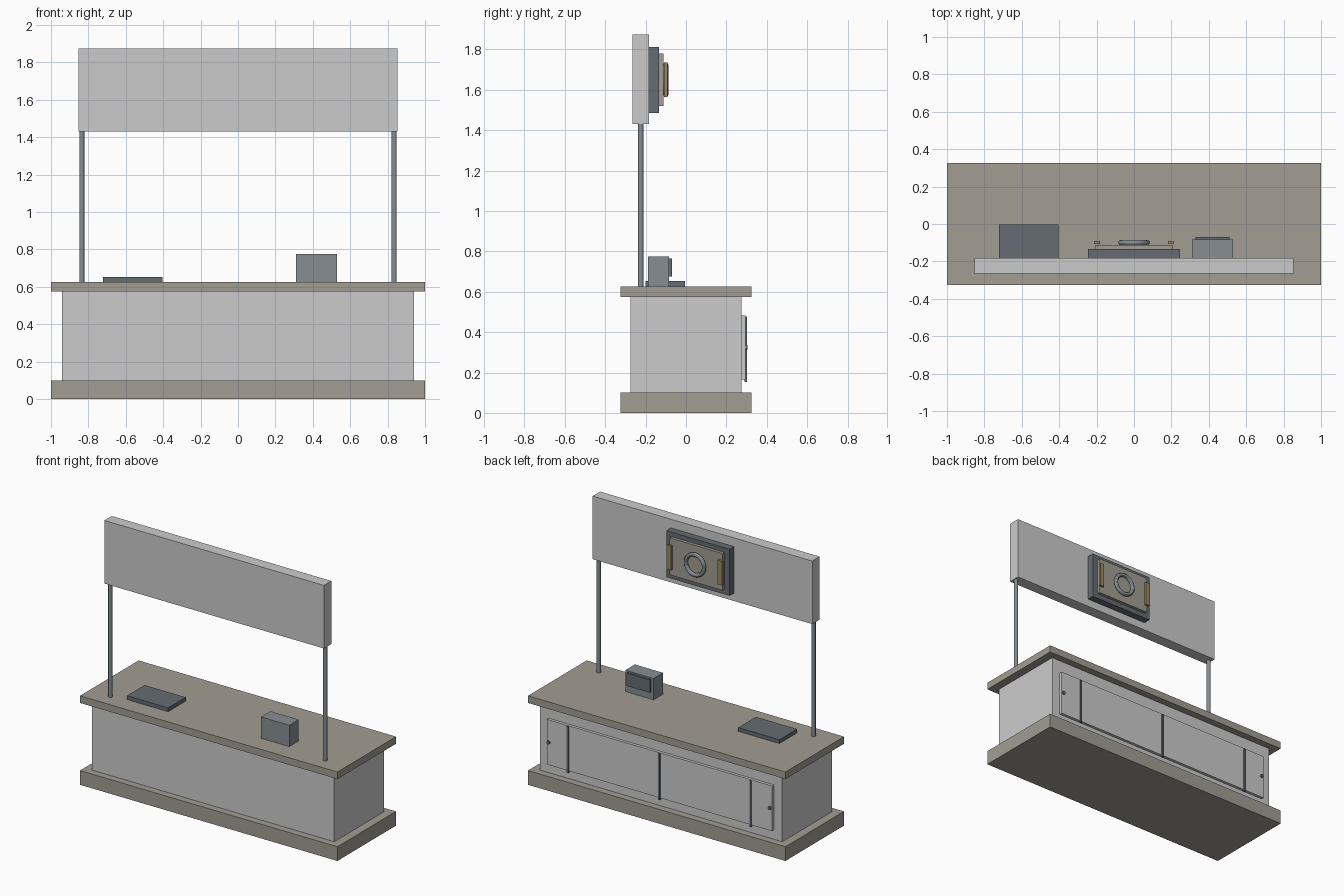
import bpy
from math import pi

if "Cube" in bpy.data.objects:
    bpy.data.objects.remove(bpy.data.objects["Cube"])


def material(name, rgb):
    m = bpy.data.materials.new(name)
    m.diffuse_color = (*rgb, 1)
    m.use_nodes = True
    m.node_tree.nodes["Principled BSDF"].inputs["Base Color"].default_value = m.diffuse_color
    return m


STONE = material("warm_stone", (0.36, 0.34, 0.29))
DARK = material("dark_metal", (0.13, 0.15, 0.17))
STEEL = material("steel", (0.24, 0.27, 0.29))
BRASS = material("brass", (0.33, 0.24, 0.12))


def finish(name, mat):
    o = bpy.context.object
    o.name = name
    if mat:
        o.data.materials.append(mat)
    return o


def box(name, x, y, z, mat=None):
    """Box from (min, max) ranges on each axis."""
    bpy.ops.mesh.primitive_cube_add(
        size=1, location=[(a + b) / 2 for a, b in (x, y, z)])
    o = finish(name, mat)
    o.scale = [b - a for a, b in (x, y, z)]
    bpy.ops.object.transform_apply(location=False, rotation=False, scale=True)
    return o


def rod(name, loc, radius, depth, mat=None, rot=(0, 0, 0)):
    bpy.ops.mesh.primitive_cylinder_add(
        vertices=20, radius=radius, depth=depth, location=loc, rotation=rot)
    o = finish(name, mat)
    bpy.ops.object.shade_smooth_by_angle()
    return o


# Counter
box("plinth", (-1, 1), (-0.325, 0.325), (0, 0.10), STONE)
box("counter_body", (-0.94, 0.94), (-0.275, 0.275), (0.10, 0.575))
box("countertop", (-1, 1), (-0.325, 0.325), (0.575, 0.625), STONE)

# Rear cabinet doors with dividing strips and pulls
box("cabinet_panel", (-0.875, 0.875), (0.275, 0.295), (0.165, 0.482))
for i, x in enumerate((-0.71, 0, 0.71)):
    box(f"door_strip_{i}", (x - 0.007, x + 0.007), (0.29, 0.302), (0.153, 0.478), DARK)

# Overhead sign board
box("sign_board", (-0.853, 0.853), (-0.265, -0.183), (1.43, 1.873))

for side, s in (("left", -1), ("right", 1)):
    rod(f"{side}_post", (0.835 * s, -0.224, 1.03), 0.0135, 0.81, STEEL)
    rod(f"{side}_door_pull", (0.86 * s, 0.299, 0.325), 0.012, 0.012, DARK, (pi / 2, 0, 0))
    x = 0.198 * s
    box(f"{side}_brass_bar", (x - 0.017, x + 0.017), (-0.108, -0.092), (1.565, 1.735), BRASS)

# Framed plaque on the back of the sign
box("plaque_frame", (-0.245, 0.245), (-0.183, -0.133), (1.485, 1.812), DARK)
box("plaque_face", (-0.205, 0.205), (-0.133, -0.112), (1.52, 1.78), STONE)
bpy.ops.mesh.primitive_torus_add(
    location=(0, -0.1, 1.65), rotation=(pi / 2, 0, 0), major_segments=40,
    minor_segments=12, major_radius=0.071, minor_radius=0.0135)
finish("plaque_ring", STEEL)
bpy.ops.object.shade_smooth_by_angle()

# Items on the counter
box("counter_pad", (-0.723, -0.403), (-0.20, -0.004), (0.625, 0.652), DARK)
box("register", (0.31, 0.53), (-0.188, -0.083), (0.625, 0.775), STEEL)
box("register_screen", (0.33, 0.51), (-0.083, -0.07), (0.675, 0.765), DARK)
